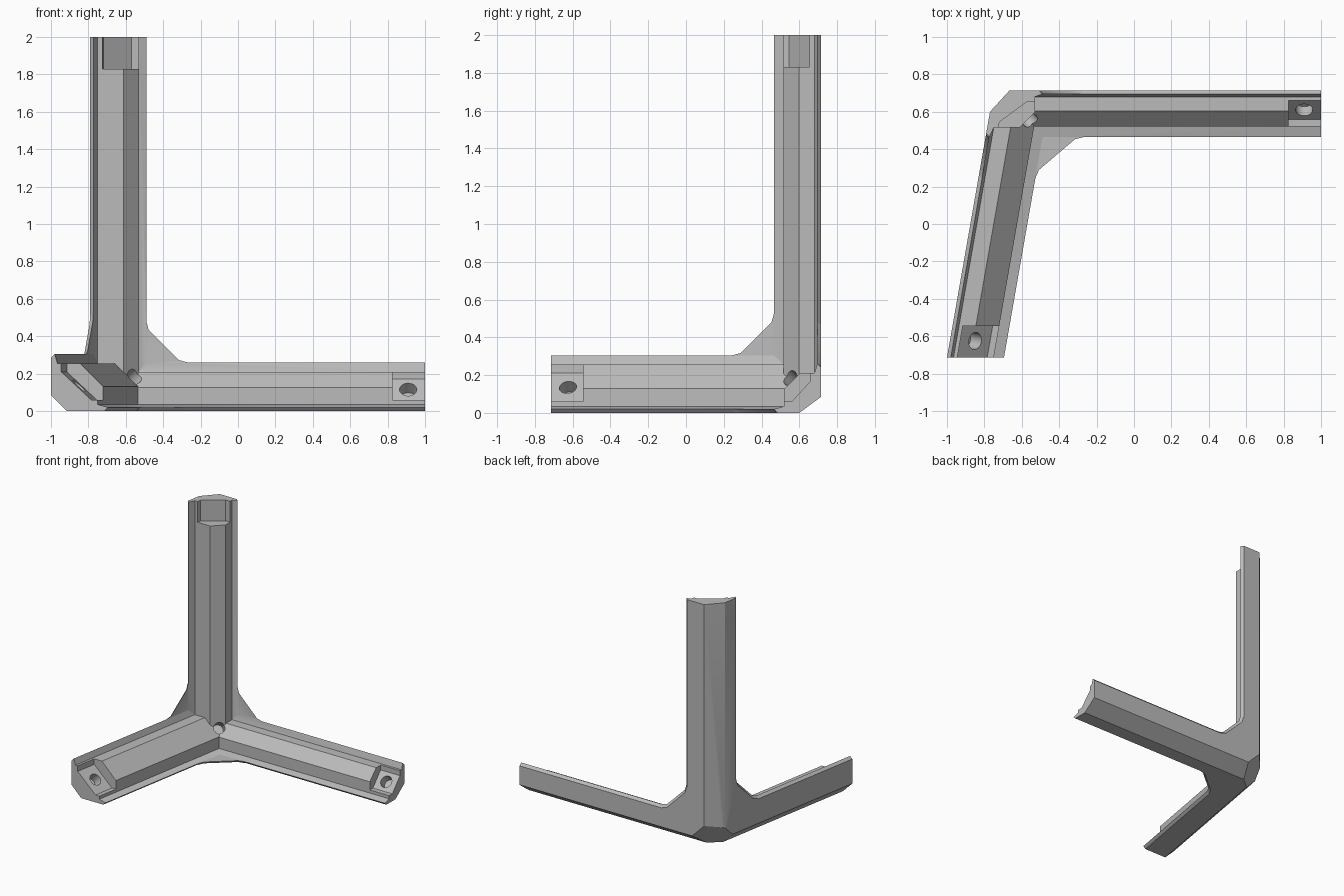
import bpy, bmesh
from mathutils import Vector

cube = bpy.data.objects.get("Cube")
if cube:
    bpy.data.objects.remove(cube, do_unlink=True)

BACK, LEFT, SKEW = 0.715, -0.75, 0.175


def place(a, b, c):
    """a, b, c: distances from the skewed left, the back and the bottom plane."""
    return Vector((LEFT + a - SKEW * b, BACK - b, c))


# One mapping per leg: s, t across the profile, d along the leg
def x_leg(s, t, d):
    return Vector((d, BACK - s, t)) if d > 0 else place(0, s, t)


def y_leg(s, t, d):
    return place(s, d, t)


def z_leg(s, t, d):
    lean = SKEW * t if s < 0.1 else 0
    return Vector((LEFT + s - lean, BACK - t, d))


def finish(bm, name):
    bmesh.ops.recalc_face_normals(bm, faces=bm.faces)
    mesh = bpy.data.meshes.new(name)
    bm.to_mesh(mesh)
    bm.free()
    obj = bpy.data.objects.new(name, mesh)
    bpy.context.collection.objects.link(obj)
    return obj


def prism(loop0, loop1):
    bm = bmesh.new()
    v0 = [bm.verts.new(p) for p in loop0]
    v1 = [bm.verts.new(p) for p in loop1]
    bm.faces.new(v0)
    bm.faces.new(v1[::-1])
    n = len(v0)
    for i in range(n):
        j = (i + 1) % n
        bm.faces.new((v0[i], v1[i], v1[j], v0[j]))
    return bm


# Planes trimming the outer edges and the outer corner
A, B, C, K = 0.085, 0.115, 0.085, 0.28
TRIMS = [
    (place(A, 0, 0), place(0, B, 0), place(A, 0, 1)),
    (place(0, B, 0), place(0, 0, C), place(1, B, 0)),
    (place(A, 0, 0), place(0, 0, C), place(A, 1, 0)),
    (place(K, 0, 0), place(0, K, 0), place(0, 0, K)),
]


def trim(bm):
    inside = place(1, 1, 1)
    for p, q, r in TRIMS:
        normal = (q - p).cross(r - p).normalized()
        if normal.dot(inside - p) > 0:
            normal = -normal
        bmesh.ops.bisect_plane(bm, geom=bm.verts[:] + bm.edges[:] + bm.faces[:],
                               dist=1e-5, plane_co=p, plane_no=normal, clear_outer=True)
        rim = [e for e in bm.edges if e.is_boundary]
        if rim:
            bmesh.ops.holes_fill(bm, edges=rim, sides=0)


def leg(name, fn, plate, bar, slope, end):
    (ps, pt), (qs, qt) = plate, bar
    thin, thick = 0.02, 0.035
    profile = [(0, 0), (ps - thin, 0), (ps, thin), (qs, thick), (qs, qt - slope),
               (qs - slope, qt), (thick, qt), (thin, pt), (0, pt - thin)]
    bm = prism([fn(s, t, 0) for s, t in profile], [fn(s, t, end) for s, t in profile])
    trim(bm)
    return finish(bm, name)


def gusset(name, fn, p, q):
    pts = [(p - .05, q - .05), (p - .05, q + .22), (p, q + .22), (p + .012, q + .175),
           (p + .175, q + .012), (p + .22, q), (p + .22, q - .05)]
    cut = 0.014
    outer = [(u - cut, v - cut) for u, v in pts]
    return finish(prism([fn(u, v, 0) for u, v in outer], [fn(u, v, .02) for u, v in pts]), name)


def bore(name, mouth, axis, depth, radius=0.046):
    bm = bmesh.new()
    bmesh.ops.create_cone(bm, cap_ends=True, segments=24, radius1=radius,
                          radius2=radius, depth=depth + 0.2)
    axis = axis.normalized()
    rot = axis.to_track_quat('Z', 'Y')
    for v in bm.verts:
        v.co = rot @ v.co + mouth + axis * (0.1 - depth / 2)
    return finish(bm, name)


def pocket(name, fn, w, v, u, f, start, end):
    big = 0.4
    poly = [(w, big), (w, v), (u, f), (big, f), (big, big)]
    return finish(prism([fn(s, t, start) for s, t in poly],
                        [fn(s, t, end) for s, t in poly]), name)


# Legs and gussets
bracket = leg("corner_bracket", x_leg, (.25, .26), (.195, .21), .083, 1.0)
adds = [
    leg("side_leg", y_leg, (.305, .305), (.25, .255), .125, 2 * BACK),
    leg("upright_leg", z_leg, (.26, .25), (.22, .2), .082, 2.0),
    gusset("back_gusset", lambda u, v, d: Vector((LEFT + u, BACK - d, v)), .26, .26),
    gusset("bottom_gusset", lambda u, v, d: place(u, v, d), .305, .25),
    gusset("side_gusset", lambda u, v, d: place(d, u, v), .25, .305),
]

# End pockets, screw holes and the corner hole
r = 0.09
cuts = [
    pocket("x_pocket", x_leg, .055, .17, .155, .06, .825, 1.1),
    pocket("y_pocket", y_leg, .055, .21, .215, .06, 2 * BACK - .17, 1.6),
    pocket("z_pocket", z_leg, .06, .17, .18, .06, 1.83, 2.1),
    bore("x_hole", x_leg(.105, .115, 1 - r), Vector((0, -1, 1)), .07),
    bore("y_hole", y_leg(.135, .135, 2 * BACK - r), Vector((1, -.17, 1)), .08),
    bore("z_hole", z_leg(.12, .115, 2 - r), Vector((1, -1, 0)), .07),
    bore("corner_hole", place(.22, .16, .18), Vector((1, -1, 1)), .09, .042),
]

bpy.context.view_layer.objects.active = bracket
for parts, op in ((adds, 'UNION'), (cuts, 'DIFFERENCE')):
    for part in parts:
        mod = bracket.modifiers.new(part.name, 'BOOLEAN')
        mod.operation, mod.object, mod.solver = op, part, 'EXACT'
        bpy.ops.object.modifier_apply(modifier=mod.name)
        bpy.data.objects.remove(part, do_unlink=True)

# Single grey finish
grey = bpy.data.materials.new("plain_grey")
grey.use_nodes = True
colour = (0.5, 0.5, 0.5, 1)
grey.diffuse_color = colour
grey.node_tree.nodes["Principled BSDF"].inputs["Base Color"].default_value = colour
bracket.data.materials.clear()
bracket.data.materials.append(grey)
for poly in bracket.data.polygons:
    poly.material_index = 0
bracket.select_set(True)
bpy.ops.object.shade_smooth_by_angle(angle=0.5)
